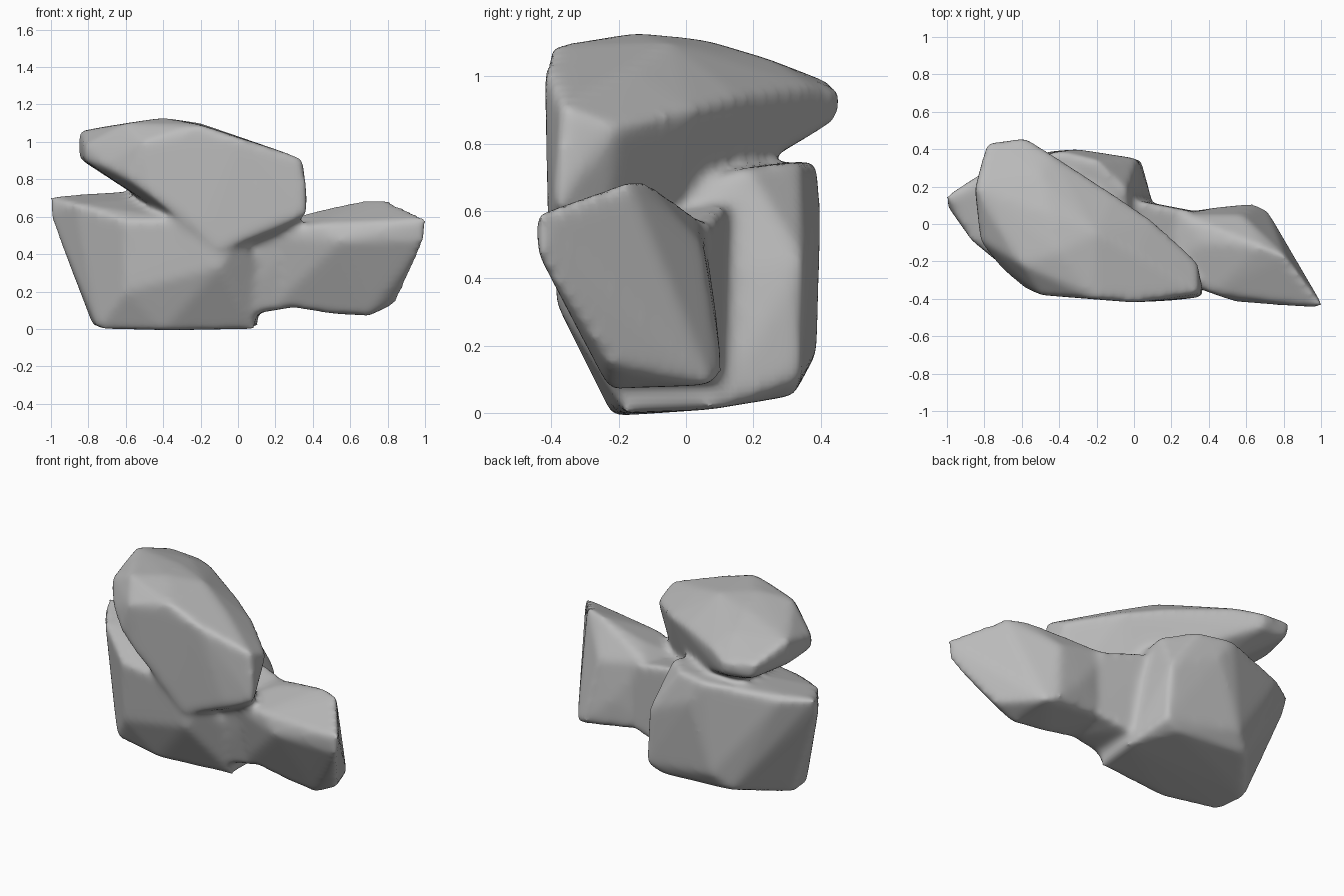
import bpy
import bmesh

default_cube = bpy.data.objects.get("Cube")
if default_cube:
    bpy.data.objects.remove(default_cube, do_unlink=True)


def flat_material(name, colour):
    material = bpy.data.materials.new(name)
    material.use_nodes = True
    material.diffuse_color = colour
    shader = next(n for n in material.node_tree.nodes if n.type == "BSDF_PRINCIPLED")
    shader.inputs["Base Color"].default_value = colour
    shader.inputs["Roughness"].default_value = 0.9
    return material


def add_boulder(bm, corners):
    """Add one convex boulder spanned by its corners, given in hundredths."""
    verts = [bm.verts.new([value / 100 for value in corner]) for corner in corners]
    result = bmesh.ops.convex_hull(bm, input=verts)
    inner = {v for v in result["geom_interior"] + result["geom_unused"]
             if isinstance(v, bmesh.types.BMVert)}
    bmesh.ops.delete(bm, geom=list(inner), context="VERTS")


# Broad block resting on the ground
base_boulder = [
    (9, -18, 0), (-40, -22, -1), (-75, -14, 0), (-78, 4, 2), (-55, 33, 8),
    (-6, 32, 5), (11, 8, 1), (-101, 15, 71), (-101, 11, 62), (-87, -9, 67),
    (-84, 26, 70), (-40, 39, 75), (-30, 40, 60), (-20, 34, 75), (-4, 18, 73),
    (2, 35, 45), (4, 34, 10), (-45, 39, 18), (-60, -31, 58), (-25, -38, 58),
    (-10, -39, 33), (-60, -28, 20), (2, -37, 50), (8, -30, 38),
]

# Leaning slab on top, overhanging at the back
leaning_slab = [
    (-85, 20, 106), (-85, 17, 91), (-79, 43, 98), (-77, 43, 89), (-58, 46, 95),
    (-58, 45, 87), (-45, 38, 97), (-50, 25, 105), (-33, 23, 99), (-82, -9, 98),
    (-82, -9, 90), (-72, -23, 87), (-59, -34, 80), (-60, -22, 110),
    (-50, -38, 100), (-20, -40, 109), (-40, -15, 113), (-45, 5, 111),
    (-20, -5, 110), (-11, 16, 94), (2, -15, 102), (10, 2, 90), (34, -20, 85),
    (35, -37, 91), (38, -39, 62), (20, -41, 54), (0, -42, 102),
    (-46, -38, 71), (-20, -40, 55), (-10, -40, 42), (26, -24, 50),
    (2, -3, 60), (-45, 12, 68),
]

# Pointed block jutting out to the side
side_boulder = [
    (102, -45, 59), (100, -44, 47), (81, -17, 69), (68, -12, 69), (64, 11, 12),
    (71, 8, 8), (58, 5, 50), (45, 9, 30), (85, -22, 14), (70, -23, 7),
    (50, -20, 8), (20, -20, 13), (20, 5, 15), (25, 5, 57), (38, -10, 62),
    (42, -37, 56), (60, -40, 56), (55, -42, 47), (92, -34, 34), (72, -41, 47),
    (68, -33, 36), (10, -26, 50),
]

# Rock filling the joint between the block on the ground and the side block
neck = [
    (-5, 14, 64), (-5, 14, 10), (-5, -30, 50), (-5, -22, 6), (14, 9, 60),
    (13, 9, 9), (30, 7, 56), (32, 7, 14), (32, -20, 12), (32, -30, 50),
    (13, -20, 9),
]

bm = bmesh.new()
for corners in (base_boulder, leaning_slab, side_boulder, neck):
    add_boulder(bm, corners)
bmesh.ops.recalc_face_normals(bm, faces=bm.faces)
mesh = bpy.data.meshes.new("rock_cluster")
bm.to_mesh(mesh)
bm.free()
mesh.materials.append(flat_material("stone_grey", (0.5, 0.5, 0.5, 1)))

rocks = bpy.data.objects.new("rock_cluster", mesh)
bpy.context.collection.objects.link(rocks)

# Fuse the boulders and wear down their edges
fuse = rocks.modifiers.new("fuse", "REMESH")
fuse.mode = "VOXEL"
fuse.voxel_size = 0.018
fuse.use_smooth_shade = True
wear = rocks.modifiers.new("wear", "SMOOTH")
wear.factor = 0.5
wear.iterations = 16
